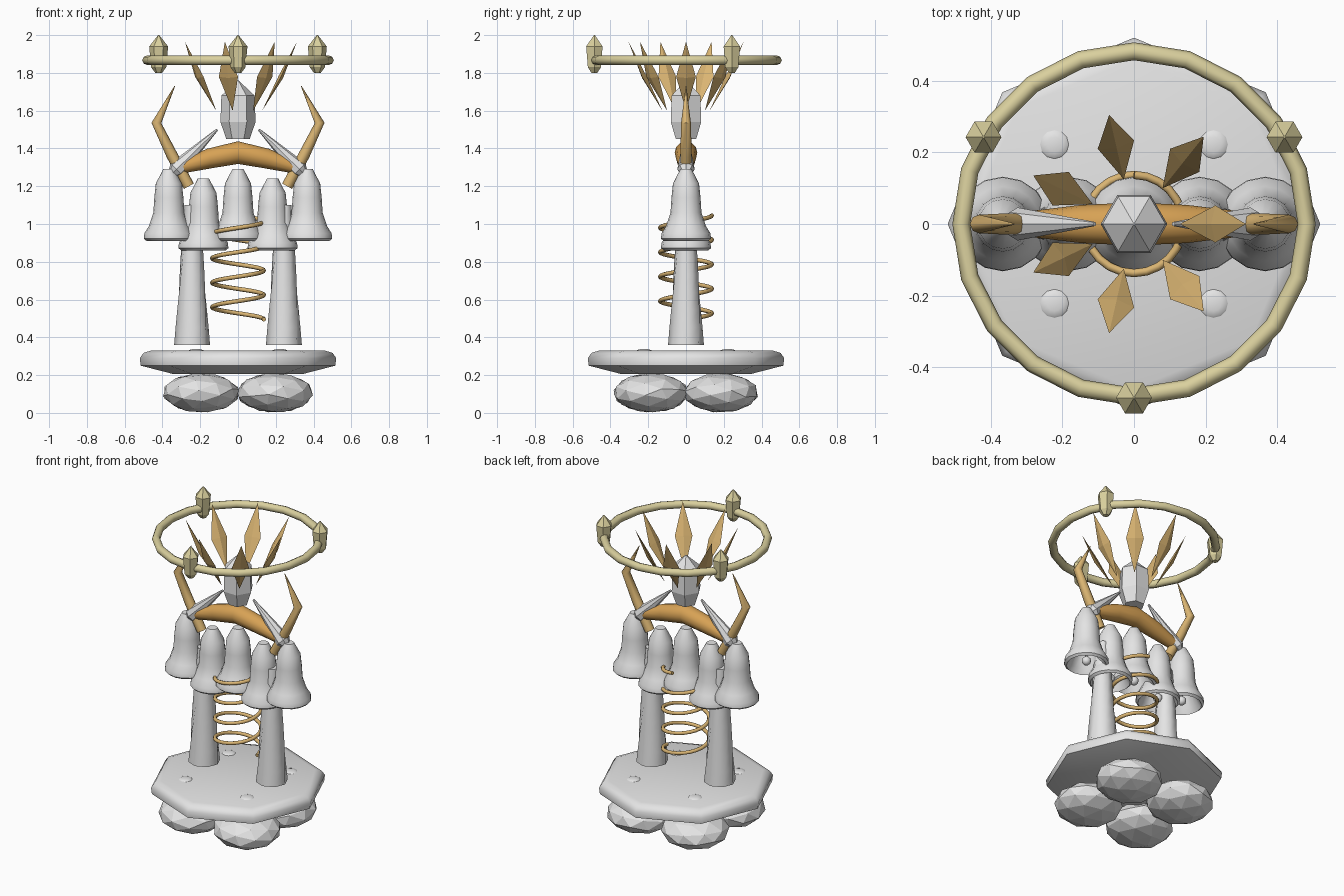
import bpy, bmesh
from math import sin, cos, pi, radians
from mathutils import Vector, Matrix

if "Cube" in bpy.data.objects:
    bpy.data.objects.remove(bpy.data.objects["Cube"], do_unlink=True)


def material(name, colour):
    m = bpy.data.materials.new(name)
    m.use_nodes = True
    m.diffuse_color = (*colour, 1)
    m.node_tree.nodes["Principled BSDF"].inputs["Base Color"].default_value = (*colour, 1)
    return m


STONE = material("stone grey", (0.78, 0.78, 0.78))
GOLD = material("warm gold", (0.70, 0.46, 0.17))
AMBER = material("amber", (0.68, 0.36, 0.09))
PALE = material("pale gold", (0.70, 0.63, 0.34))


def finish(name, bm, mat, smooth=None, loc=(0, 0, 0)):
    bmesh.ops.recalc_face_normals(bm, faces=bm.faces)
    mesh = bpy.data.meshes.new(name)
    bm.to_mesh(mesh)
    bm.free()
    mesh.materials.append(mat)
    ob = bpy.data.objects.new(name, mesh)
    ob.location = loc
    bpy.context.collection.objects.link(ob)
    if smooth:
        bpy.ops.object.select_all(action='DESELECT')
        ob.select_set(True)
        bpy.context.view_layer.objects.active = ob
        bpy.ops.object.shade_smooth_by_angle(angle=radians(smooth))
    return ob


def skin(bm, rings, capped=True):
    """Join consecutive rings of vertices with quads."""
    for a, b in zip(rings, rings[1:]):
        n = len(a)
        for i in range(n):
            bm.faces.new((a[i], a[(i + 1) % n], b[(i + 1) % n], b[i]))
    if capped:
        bm.faces.new(rings[0])
        bm.faces.new(rings[-1])


def lathe(name, profile, sides, mat, smooth=None, loc=(0, 0, 0), twist=0):
    """Turn (radius, height) pairs around z, twisting along the way."""
    bm = bmesh.new()
    rings = []
    for k, (r, z) in enumerate(profile):
        turn = twist * k / (len(profile) - 1)
        rings.append([bm.verts.new((r * cos(2 * pi * i / sides + turn),
                                    r * sin(2 * pi * i / sides + turn), z))
                      for i in range(sides)])
    skin(bm, rings)
    return finish(name, bm, mat, smooth, loc)


def sweep(name, points, radii, sides, mat, up, smooth=None):
    """Tube of varying radius along a path."""
    bm = bmesh.new()
    pts = [Vector(p) for p in points]
    rings = []
    for k, p in enumerate(pts):
        t = (pts[min(k + 1, len(pts) - 1)] - pts[max(k - 1, 0)]).normalized()
        u = t.cross(Vector(up)).normalized()
        v = t.cross(u)
        rings.append([bm.verts.new(p + radii[k] * (u * cos(2 * pi * i / sides)
                                                   + v * sin(2 * pi * i / sides)))
                      for i in range(sides)])
    skin(bm, rings)
    return finish(name, bm, mat, smooth)


# Octagonal platform with a rounded rim
lathe("platform", [(0.34, 0.205), (0.515, 0.25), (0.52, 0.29), (0.5, 0.318), (0.46, 0.33)],
      8, STONE, 50)

# Rocks and flat studs at the four corners
for i, (sx, sy) in enumerate([(1, 1), (-1, 1), (-1, -1), (1, -1)]):
    bm = bmesh.new()
    bmesh.ops.create_icosphere(bm, subdivisions=2, radius=1)
    bmesh.ops.transform(bm, verts=bm.verts, matrix=Matrix.Diagonal((0.205, 0.2, 0.105, 1))
                        @ Matrix.Rotation(0.9 * i, 4, 'Z') @ Matrix.Rotation(0.4, 4, 'X'))
    finish("rock", bm, STONE, loc=(sx * 0.195, sy * 0.185, 0.106))
    bm = bmesh.new()
    bmesh.ops.create_uvsphere(bm, u_segments=12, v_segments=6, radius=0.042)
    bmesh.ops.scale(bm, verts=bm.verts, vec=(1, 1, 0.25))
    finish("stud", bm, STONE, 40, (sx * 0.222, sy * 0.222, 0.328))

# Twisted, tapering legs
for s in (-1, 1):
    lathe("leg", [(0.095 - 0.054 * k / 8, 0.36 + 0.74 * k / 8) for k in range(9)],
          8, STONE, 50, (s * 0.243, 0, 0), twist=pi / 3)

# Five hollow bells with clappers
BELL = [(0.03, 0.19), (0.06, 0.12), (0.10, 0.03), (0.118, 0), (0.132, 0.012), (0.13, 0.04),
        (0.105, 0.08), (0.082, 0.15), (0.077, 0.23), (0.069, 0.305), (0.03, 0.38)]
for i in range(-2, 3):
    base = 0.86 if i % 2 else 0.91
    x = i * 0.183
    lathe("bell", BELL, 16, STONE, 35, (x, 0, base))
    bm = bmesh.new()
    bmesh.ops.create_uvsphere(bm, u_segments=10, v_segments=6, radius=0.028)
    finish("clapper", bm, STONE, 40, (x, 0, base + 0.03))
    lathe("clapper_rod", [(0.008, 0.04), (0.008, 0.2)], 6, STONE, 60, (x, 0, base))

# Coil spring
turns, steps = 4.25, 102
coil = []
for k in range(steps + 1):
    a = 2 * pi * turns * k / steps
    coil.append((0.137 * cos(a), 0.137 * sin(a), 0.495 + 0.55 * k / steps))
sweep("spring", coil, [0.0115] * len(coil), 8, GOLD, (0, 0, 1), 60)

# Bowed shoulder beam
sweep("shoulder_beam",
      [(-0.29, 0, 1.305), (-0.15, 0, 1.347), (0, 0, 1.378), (0.15, 0, 1.347), (0.29, 0, 1.305)],
      [0.036, 0.053, 0.06, 0.053, 0.036], 12, AMBER, (0, 1, 0), 50)

# Shoulder spikes and bent horns on both sides
for s in (-1, 1):
    sweep("shoulder_spike", [(s * 0.36, 0, 1.255), (s * 0.325, 0, 1.29), (s * 0.11, 0, 1.5)],
          [0.015, 0.046, 0.006], 8, STONE, (0, 1, 0))
    sweep("horn", [(s * 0.26, 0, 1.2), (s * 0.35, 0, 1.365), (s * 0.432, 0, 1.535),
                   (s * 0.335, 0, 1.73)],
          [0.03, 0.03, 0.026, 0.002], 8, GOLD, (0, 1, 0), 50)

# Central head crystal
lathe("head_crystal", [(0.062, 1.45), (0.093, 1.54), (0.088, 1.68), (0.003, 1.76)], 6, STONE)

# Crown of seven leaf-shaped petals leaning outwards
for i in range(7):
    bm = bmesh.new()
    foot, tip = Vector((0.128, 0, 1.6)), Vector((0.312, 0, 1.965))
    out = Vector((0.365, 0, -0.184)).normalized()
    middle = foot.lerp(tip, 0.5) + out * 0.008
    ends = [bm.verts.new(foot), bm.verts.new(tip)]
    belt = [bm.verts.new(middle + d) for d in
            (out * 0.013, Vector((0, 0.052, 0)), out * -0.013, Vector((0, -0.052, 0)))]
    for k in range(4):
        for e in ends:
            bm.faces.new((e, belt[k], belt[(k + 1) % 4]))
    bmesh.ops.rotate(bm, verts=bm.verts, matrix=Matrix.Rotation(2 * pi * i / 7, 3, 'Z'))
    finish("crown_petal", bm, GOLD)

# Halo ring
bm = bmesh.new()
rings = []
for i in range(20):
    a = 2 * pi * i / 20
    rings.append([bm.verts.new(((0.482 + 0.025 * cos(b)) * cos(a),
                                (0.482 + 0.025 * cos(b)) * sin(a), 1.867 + 0.025 * sin(b)))
                  for b in (2 * pi * j / 8 for j in range(8))])
skin(bm, rings + rings[:1], capped=False)
finish("halo_ring", bm, PALE, 50)

# Three crystals on the halo
for angle in (30, 150, 270):
    a = radians(angle)
    lathe("halo_crystal", [(0.018, 1.8), (0.04, 1.83), (0.05, 1.94), (0.003, 2.0)],
          6, PALE, loc=(0.485 * cos(a), 0.485 * sin(a), 0))
